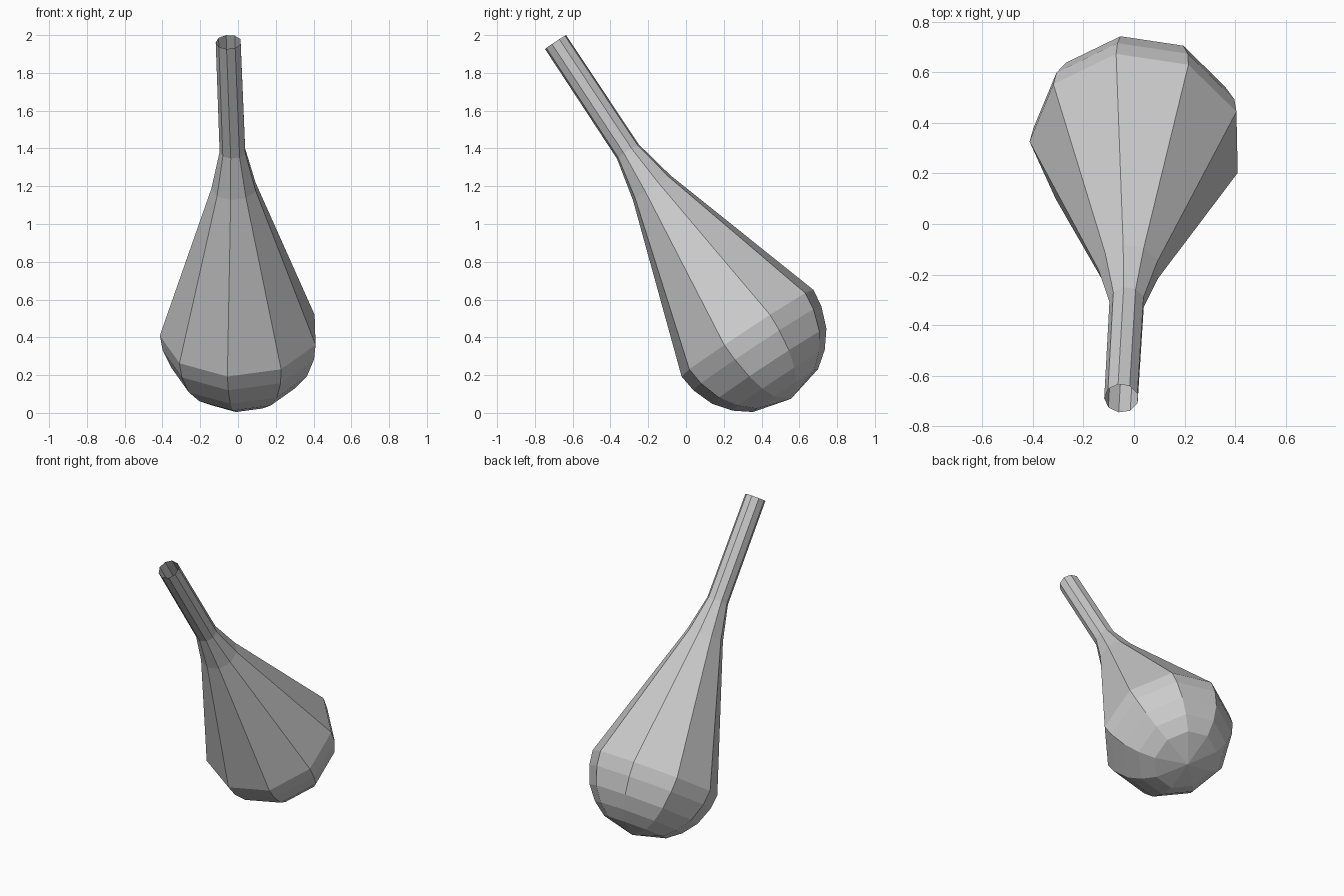
import bpy, bmesh, math
from mathutils import Vector

if "Cube" in bpy.data.objects:
    bpy.data.objects.remove(bpy.data.objects["Cube"])

SIDES = 9
PHASE = math.radians(-9)

# Tilted axis: from the widest ring of the bulb to the open neck end
base = Vector((0.01, 0.325, 0.425))
axis = (Vector((-0.05, -0.69, 1.963)) - base).normalized()
side = (Vector((1, 0, 0)) - axis * axis.x).normalized()
front = side.cross(axis)

# Profile: (distance along axis, radius), neck end first
profile = [(1.844, 0.068), (1.15, 0.07), (0.92, 0.121), (0, 0.424),
           (-0.095, 0.412), (-0.21, 0.368), (-0.30, 0.297), (-0.366, 0.21)]
tip_distance = -0.42

bm = bmesh.new()


def ring(s, r):
    verts = []
    for i in range(SIDES):
        a = PHASE + math.tau * i / SIDES
        p = base + axis * s + (side * math.sin(a) + front * math.cos(a)) * r
        verts.append(bm.verts.new(p))
    return verts


# Neck and bulb walls
rings = [ring(s, r) for s, r in profile]
for upper, lower in zip(rings, rings[1:]):
    for i in range(SIDES):
        j = (i + 1) % SIDES
        bm.faces.new((upper[i], lower[i], lower[j], upper[j]))

# Rounded end closes to a point; the neck end stays open
tip = bm.verts.new(base + axis * tip_distance)
for i in range(SIDES):
    bm.faces.new((rings[-1][i], tip, rings[-1][(i + 1) % SIDES]))

bmesh.ops.recalc_face_normals(bm, faces=bm.faces[:])
mesh = bpy.data.meshes.new("bulb_with_neck")
bm.to_mesh(mesh)
bm.free()
obj = bpy.data.objects.new("bulb_with_neck", mesh)
bpy.context.collection.objects.link(obj)
